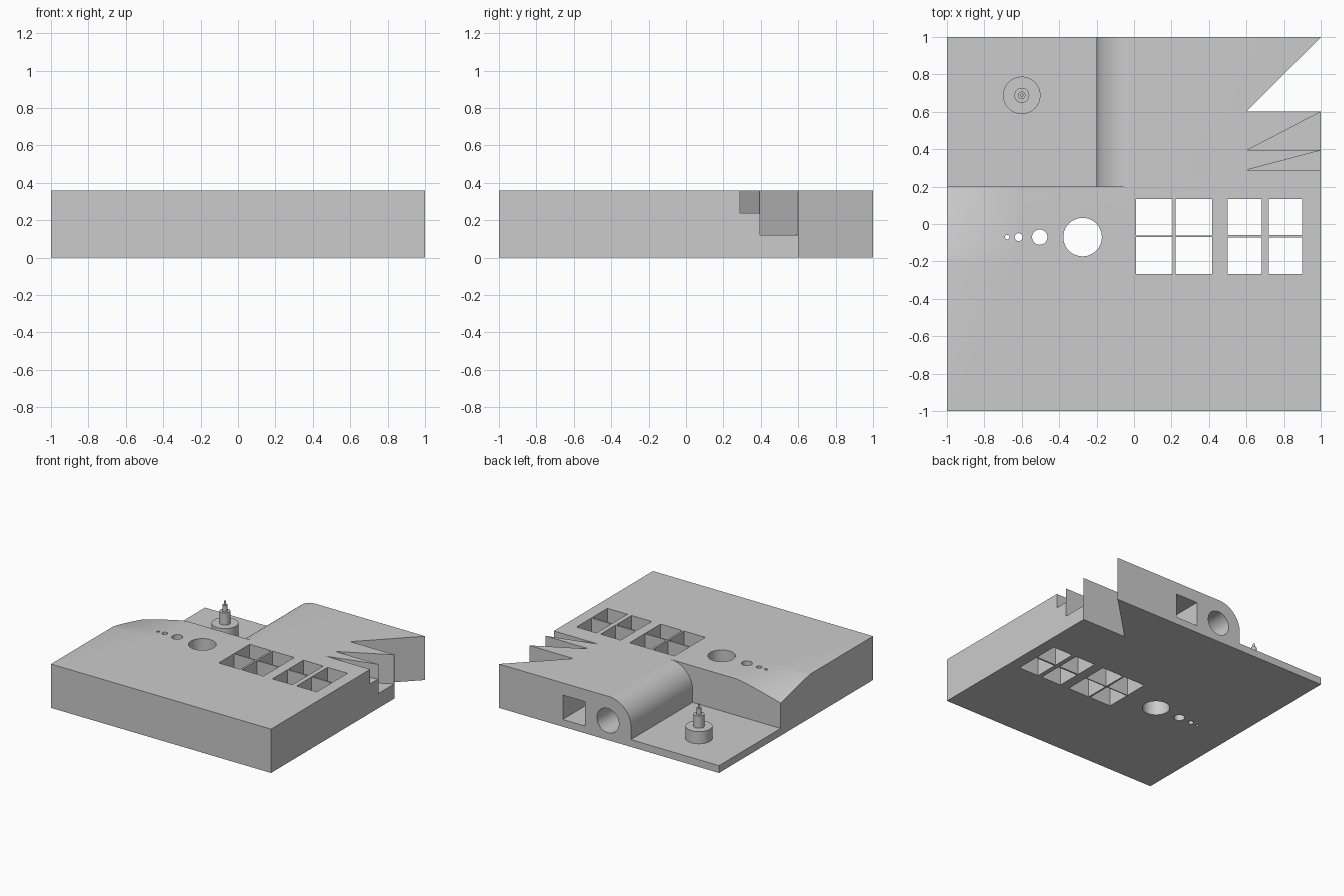
import bpy, bmesh
from math import sin, cos, pi

cube = bpy.data.objects.get("Cube")
if cube:
    bpy.data.objects.remove(cube, do_unlink=True)

grey = bpy.data.materials.new("light_grey")
grey.use_nodes = True
grey.diffuse_color = (0.6, 0.6, 0.6, 1)
grey.node_tree.nodes["Principled BSDF"].inputs["Base Color"].default_value = (0.6, 0.6, 0.6, 1)

TOP, FLOOR = 0.36, 0.06


def finish(name, bm):
    bmesh.ops.recalc_face_normals(bm, faces=bm.faces[:])
    mesh = bpy.data.meshes.new(name)
    bm.to_mesh(mesh)
    bm.free()
    mesh.materials.append(grey)
    obj = bpy.data.objects.new(name, mesh)
    bpy.context.collection.objects.link(obj)
    return obj


def prism(name, outline, start, end, axis="z"):
    """Extrude an outline along z, or an x-z outline along y."""
    bm = bmesh.new()
    place = (lambda p, t: (p[0], p[1], t)) if axis == "z" else (lambda p, t: (p[0], t, p[1]))
    low = [bm.verts.new(place(p, start)) for p in outline]
    high = [bm.verts.new(place(p, end)) for p in outline]
    bm.faces.new(low)
    bm.faces.new(high)
    n = len(outline)
    for i in range(n):
        j = (i + 1) % n
        bm.faces.new((low[i], low[j], high[j], high[i]))
    return finish(name, bm)


def rect(x0, x1, y0, y1):
    return [(x0, y0), (x1, y0), (x1, y1), (x0, y1)]


def circle(x, y, r, n=64):
    return [(x + r * cos(2 * pi * i / n), y + r * sin(2 * pi * i / n)) for i in range(n)]


def smooth(obj):
    bpy.ops.object.select_all(action="DESELECT")
    obj.select_set(True)
    bpy.context.view_layer.objects.active = obj
    bpy.ops.object.shade_smooth_by_angle(angle=pi / 6)


# Main block
block = prism("test_block", rect(-1, 1, -1, 1), 0, TOP)
cutters = []

# Rear recess with a rounded shoulder
arc = [(-0.2 * cos(a), 0.16 + 0.2 * sin(a)) for a in [pi / 2 * i / 24 for i in range(25)]]
recess = [(-1.1, FLOOR), (-0.2, FLOOR)] + arc + [(0, 0.45), (-1.1, 0.45)]
cutters.append(prism("recess_cutter", recess, 0.2, 1.1, "y"))

# Round and square tunnels in the back
cutters.append(prism("round_tunnel_cutter", circle(0.01, 0.16, 0.1), 0.2, 1.1, "y"))
cutters.append(prism("square_tunnel_cutter", rect(0.22, 0.42, 0.06, 0.26), 0.2, 1.1, "y"))

# Square shafts separated by thin walls
for x0, x1 in ((0.012, 0.207), (0.222, 0.418), (0.5, 0.682), (0.72, 0.902)):
    gap = 0.004 if x0 < 0.4 else 0.007
    for y0, y1 in ((-0.267, -0.066 - gap), (-0.066 + gap, 0.134)):
        cutters.append(prism("shaft_cutter", rect(x0, x1, y0, y1), -0.1, 0.5))

# Row of shrinking round holes
for x, r in ((-0.275, 0.103), (-0.504, 0.041), (-0.617, 0.021), (-0.678, 0.012)):
    cutters.append(prism("hole_cutter", circle(x, -0.07, r, 48), -0.1, 0.5))

# Wedge notches, each one shallower
for y0, y1, tip, z in ((0.602, 0.999, 0.6, -0.1), (0.396, 0.6, 0.606, 0.12), (0.288, 0.394, 0.598, 0.24)):
    wedge = [(tip, y0), (1.1, y0), (1.1, y1), (1, y1)]
    cutters.append(prism("notch_cutter", wedge, z, 0.5))

# Gently sunken corner beside the recess
bm = bmesh.new()
N = 12
rows = []
for i in range(N + 2):
    row = []
    for j in range(N + 2):
        u, v = i / N, j / N
        depth = 0.092 * (u * v) ** 1.15
        row.append(bm.verts.new((-0.6 - 0.4 * u, -0.2 + 0.4 * v, TOP + 0.001 - depth)))
    rows.append(row)
for i in range(N + 1):
    for j in range(N + 1):
        bm.faces.new((rows[i][j], rows[i + 1][j], rows[i + 1][j + 1], rows[i][j + 1]))
lid = bmesh.ops.extrude_face_region(bm, geom=bm.faces[:], use_keep_orig=True)
for v in lid["geom"]:
    if isinstance(v, bmesh.types.BMVert):
        v.co.z = 0.45
cutters.append(finish("sunken_corner_cutter", bm))

# Carve everything out of the block
for cutter in cutters:
    cutter.hide_render = True
    mod = block.modifiers.new(cutter.name, "BOOLEAN")
    mod.operation = "DIFFERENCE"
    mod.solver = "EXACT"
    mod.object = cutter
graph = bpy.context.evaluated_depsgraph_get()
carved = bpy.data.meshes.new_from_object(block.evaluated_get(graph))
block.modifiers.clear()
block.data = carved
for cutter in cutters:
    bpy.data.objects.remove(cutter, do_unlink=True)
smooth(block)

# Stepped pin standing in the recess
bottom = FLOOR
for name, r, top in (("pin_base", 0.1, 0.16), ("pin_middle", 0.04, 0.26),
                     ("pin_upper", 0.02, 0.31), ("pin_tip", 0.009, 0.34)):
    smooth(prism(name, circle(-0.6, 0.688, r, 48), bottom, top))
    bottom = top
